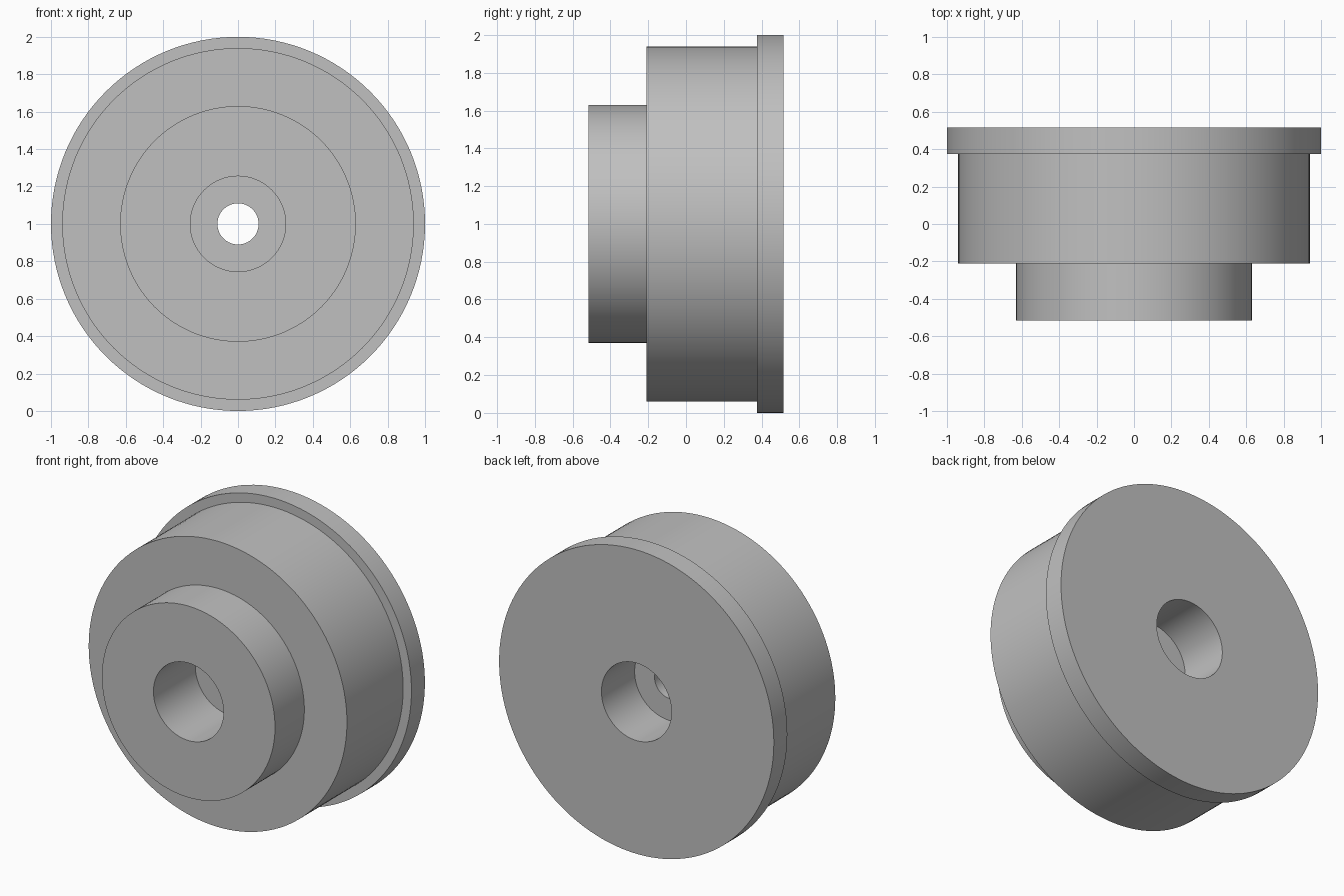
import bpy, bmesh, math
from mathutils import Vector

cube = bpy.data.objects.get("Cube")
if cube:
    bpy.data.objects.remove(cube, do_unlink=True)

# Plain grey material
grey = bpy.data.materials.new("plain grey")
grey.use_nodes = True
colour = (0.53, 0.53, 0.53, 1)
grey.diffuse_color = colour
bsdf = next(n for n in grey.node_tree.nodes if n.type == 'BSDF_PRINCIPLED')
bsdf.inputs["Base Color"].default_value = colour
bsdf.inputs["Roughness"].default_value = 0.6

# Dimensions along the axle (y), and radii around it
front, shoulder, flange_front, back = -0.515, -0.21, 0.375, 0.515
web_front, web_back = -0.08, 0.17
axle_r, bore_r, hub_r, tread_r, flange_r = 0.11, 0.255, 0.63, 0.94, 1.0

# Closed half section: hub, tread, flange, rear recess, web hole, front recess
section = [
    (bore_r, front), (hub_r, front),
    (hub_r, shoulder), (tread_r, shoulder),
    (tread_r, flange_front), (flange_r, flange_front),
    (flange_r, back), (bore_r, back),
    (bore_r, web_back), (axle_r, web_back),
    (axle_r, web_front), (bore_r, web_front),
]


def revolve(name, points, centre, steps=128):
    """Spin a closed (radius, y) section around the y axis through centre."""
    bm = bmesh.new()
    verts = [bm.verts.new(centre + Vector((0, y, r))) for r, y in points]
    edges = [bm.edges.new((v, verts[i - 1])) for i, v in enumerate(verts)]
    bmesh.ops.spin(bm, geom=verts + edges, cent=centre, axis=(0, 1, 0),
                   angle=math.tau, steps=steps, use_merge=True)
    bmesh.ops.remove_doubles(bm, verts=bm.verts, dist=1e-4)
    bmesh.ops.recalc_face_normals(bm, faces=bm.faces)
    mesh = bpy.data.meshes.new(name)
    bm.to_mesh(mesh)
    bm.free()
    obj = bpy.data.objects.new(name, mesh)
    bpy.context.collection.objects.link(obj)
    return obj


# Flanged wheel
wheel = revolve("flanged_wheel", section, Vector((0, 0, flange_r)))
wheel.data.materials.append(grey)
bpy.ops.object.select_all(action='DESELECT')
wheel.select_set(True)
bpy.context.view_layer.objects.active = wheel
bpy.ops.object.shade_smooth_by_angle(angle=math.radians(30))
